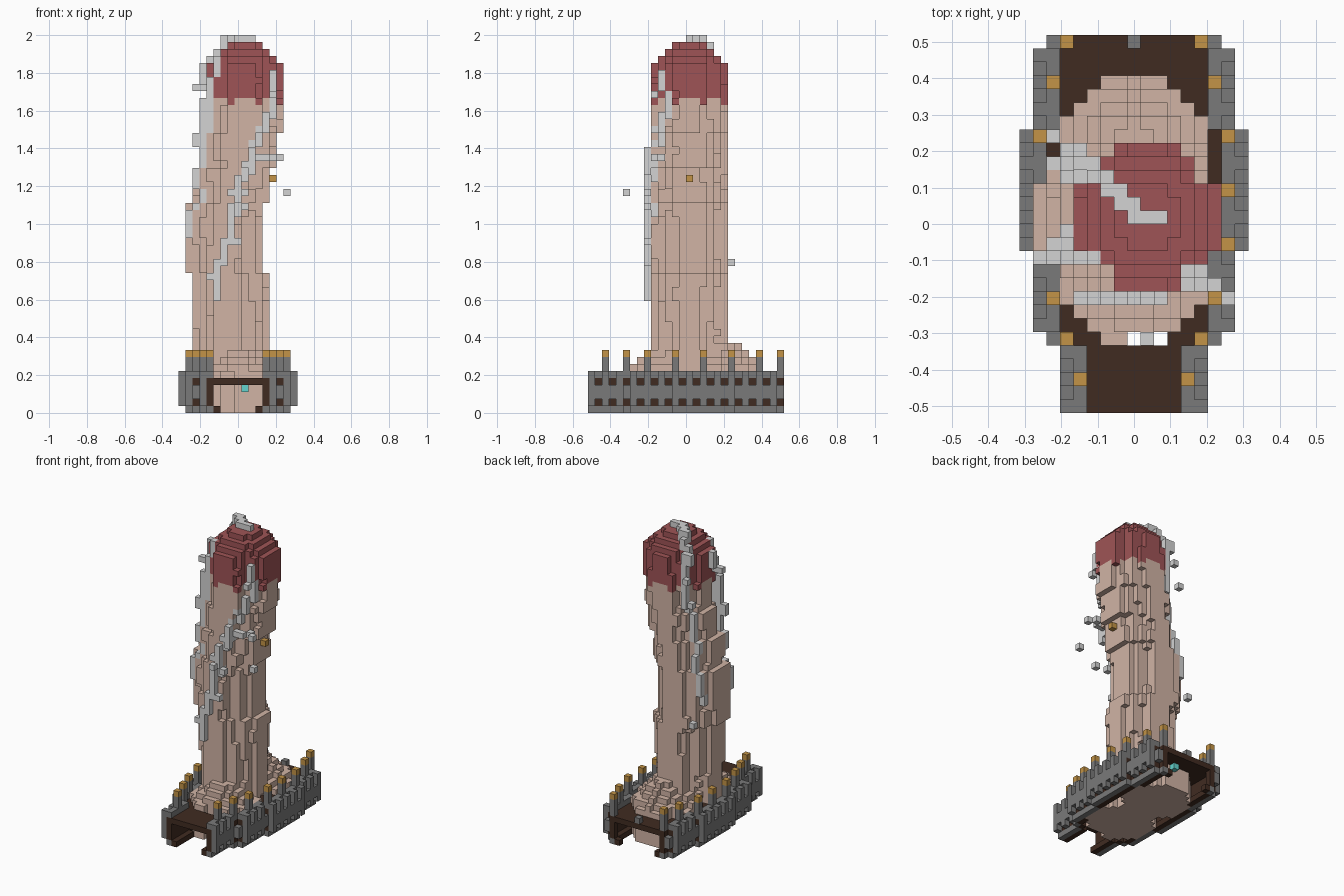
import bpy, bmesh, random
from mathutils import Vector

random.seed(4)
NX, NY, NZ = 17, 28, 54
V = 2 / NZ

cube = bpy.data.objects.get("Cube")
if cube:
    bpy.data.objects.remove(cube)


def linear(c):
    c /= 255
    return c / 12.92 if c < 0.04 else ((c + 0.055) / 1.055) ** 2.4


def material(name, *rgb):
    m = bpy.data.materials.new(name)
    m.use_nodes = True
    col = [linear(c) for c in rgb] + [1]
    m.diffuse_color = col
    m.node_tree.nodes["Principled BSDF"].inputs["Base Color"].default_value = col
    return m


tan = material("tan stone", 209, 180, 165)
red = material("dull red", 159, 84, 86)
silver = material("silver", 211, 211, 211)
grey = material("wall grey", 122, 122, 122)
dark = material("dark brown", 64, 43, 33)
gold = material("gold", 195, 148, 71)
teal = material("teal", 100, 212, 206)

cells = {}  # grid cell -> part name
part_mats = {}


def put(part, mat, *points):
    part_mats[part] = mat
    for p in points:
        cells.setdefault(tuple(p), part)


def disc(part, mat, cx, cy, r, z, missing=()):
    put(part, mat, *[(x, y, z) for x in range(NX) for y in range(NY)
                     if (x - cx) ** 2 + (y - cy) ** 2 <= r * r and (x - cx, y - cy) not in missing])


# Two rounded lobes at the foot, tapering above the deck
for z in range(10):
    r = 5.4 - max(0, z - 5)
    disc("front_lobe", tan, 8, 10, r, z)
    disc("back_lobe", tan, 8, 19, r + (z > 5) * 0.6, z)


# Column whose centre drifts sideways with height
def centre(z):
    for top, c in ((20, 7), (30, 6), (35, 7), (40, 8)):
        if z < top:
            return c
    return 9


# Shallow ribs that come and go around the column
CY = 14
ribs = [(a, b) for a in range(-5, 6) for b in range(-5, 6) if a * b and a * a + b * b in (25, 29)]
missing = set(ribs[::3])
for z in range(6, 50):
    for rib in ribs:
        if random.random() < 0.3:
            missing.discard(rib)
            if random.random() < 0.4:
                missing.add(rib)
    cx = centre(z)
    if z < 45:
        if z == 44:
            put("cap", red, *[(cx + a, CY + b, z) for a in range(-5, 6) for b in range(-5, 6)
                              if 20 < a * a + b * b < 31 and 2 in (abs(a), abs(b))])
        disc("column", tan, cx, CY, 5.4, z, missing)
    else:
        disc("cap", red, cx, CY, 5.4, z, missing)

# Stepped dome of the cap
for z, r in zip(range(50, 53), (4.5, 3.65, 2.5)):
    disc("cap", red, 9, CY, r, z)

solid = set(cells)


def streak(part, axis, side, z, fixed):
    """Put a silver block on the first free cell outside the solid along an axis."""
    other = 1 - axis
    line = [c[axis] for c in solid if c[2] == z and c[other] == fixed]
    p = [0, 0, z]
    p[other] = fixed
    p[axis] = max(line) + 1 if side > 0 else min(line) - 1
    put(part, silver, p)


# Winding streak on the front: column and the height where it starts
steps = ((16, 5), (21, 6), (24, 7), (28, 8), (31, 8), (33, 9), (35, 10), (38, 11), (40, 12), (42, 13))
for z in range(16, 49):
    col = [c for h, c in steps if h <= z][-1]
    streak("front_streak", 1, -1, z, col)
    if any(h == z for h, c in steps[1:]):
        streak("front_streak", 1, -1, z, col - 1)
put("front_streak", silver, (11, 9, 36), (12, 9, 36), (13, 9, 45), (4, 8, 19), (5, 8, 19),
    (7, 8, 29), (9, 8, 29), (6, 8, 24), (8, 8, 24), *[(10, 8, z) for z in (34, 35, 36)])

# Streaks down the side and the back corner
for z in range(25, 51):
    streak("side_streak", 0, -1, z, 11)
    if 40 <= z < 45:
        put("side_streak", silver, (3, 11, z))
    if 47 <= z < 50:
        streak("side_streak", 0, -1, z, 13)
put("side_streak", silver, (2, 11, 38), (2, 11, 39), (3, 12, 46), (2, 12, 46))
for z in range(24, 51):
    streak("back_streak", 1, 1, z, centre(z) - 4)

# Streak stepping down from the crown to the back corner
path = [(10, 14), (9, 14), (8, 14), (8, 15), (7, 15), (7, 16), (6, 16), (6, 17), (5, 17), (5, 18), (4, 18)]
for x, y in path:
    top = max([c[2] for c in solid if c[:2] == (x, y) and c[2] > 40], default=48)
    put("crown_streak", silver, (x, y, top + 1), (x, y, top + 2 if top < 52 else top + 1))
put("crown_streak", silver, (4, 19, 46), (3, 19, 42))

# Loose blocks floating by the column
put("loose_silver_blocks", silver, (9, 5, 31), (15, 8, 31), (2, 20, 21), (14, 9, 36), (13, 10, 36))
put("loose_gold_block", gold, (13, 14, 33))

# Small lamps under the deck
put("lamps", teal, (9, 3, 3), (9, 25, 3))


# Channel base: grey outer wall with notches, dark lining and deck
def outer(y):
    for start, col in ((27, 2), (21, 1), (12, 0), (6, 1), (5, 2)):
        if y >= start:
            return col
    return 3


def both(part, mat, x, y, z):
    put(part, mat, (x, y, z), (NX - 1 - x, y, z))


post_rows = (2, 5, 8, 12, 16, 20, 24, 27)
for y in range(NY):
    o = outer(y)
    both("wall", grey, o + 1, y, 0)
    both("lining", dark, o + 2, y, 0)
    for z in range(1, 6):
        if not (y % 2 and z in (1, 4, 5)):
            both("wall", grey, o, y, z)
        if z == 5:
            both("wall", grey, o + 1, y, z)
        else:
            both("lining", dark, o + 1, y, z)
    put("deck", dark, *[(x, y, 4) for x in range(o + 2, NX - o - 2)])
    if y in post_rows:
        for z in range(5, 8):
            both("posts", grey, o + 1, y, z)
        both("post_caps", gold, o + 1, y, 8)
put("rear_stud", grey, (8, 27, 5))

# Slot through the deck and foot at the front
for cell in [c for c in cells if c[1] == 5 and 8 <= c[0] <= 10 and c[2] < 10]:
    del cells[cell]


# Turn each part into a mesh of exposed block faces
origin = Vector((-NX / 2, -NY / 2, 0))
for part, mat in part_mats.items():
    bm = bmesh.new()
    verts = {}
    for cell in [c for c, p in cells.items() if p == part]:
        for axis in range(3):
            for side in (0, 1):
                near = list(cell)
                near[axis] += 2 * side - 1
                if tuple(near) in cells:
                    continue
                quad = []
                for a, b in ((0, 0), (1, 0), (1, 1), (0, 1)):
                    k = list(cell)
                    k[axis] += side
                    k[(axis + 1) % 3] += a
                    k[(axis + 2) % 3] += b
                    k = tuple(k)
                    if k not in verts:
                        verts[k] = bm.verts.new((Vector(k) + origin) * V)
                    quad.append(verts[k])
                bm.faces.new(quad if side else quad[::-1])
    me = bpy.data.meshes.new(part)
    bm.to_mesh(me)
    bm.free()
    me.materials.append(mat)
    bpy.context.collection.objects.link(bpy.data.objects.new(part, me))
